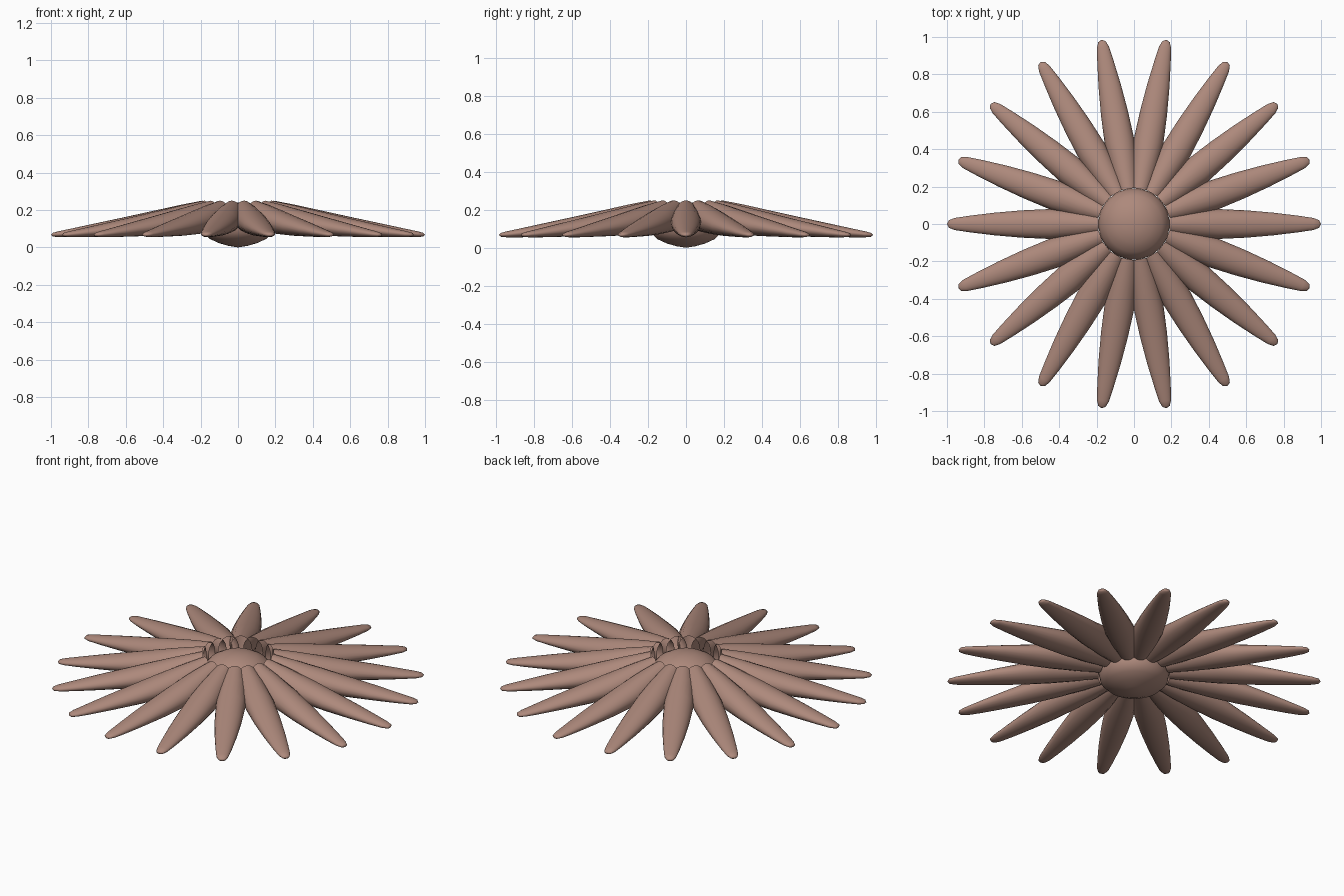
import bpy, bmesh
from math import sin, cos, tau, radians

PETALS = 18
SIDES = 20

cube = bpy.data.objects.get("Cube")
if cube:
    bpy.data.objects.remove(cube, do_unlink=True)

mat = bpy.data.materials.new("clay_pink")
mat.use_nodes = True
colour = (0.42, 0.25, 0.20, 1)
mat.diffuse_color = colour
mat.node_tree.nodes["Principled BSDF"].inputs["Base Color"].default_value = colour


def finish(bm, name):
    """Turn a bmesh into a smooth, coloured object."""
    bmesh.ops.recalc_face_normals(bm, faces=bm.faces)
    mesh = bpy.data.meshes.new(name)
    bm.to_mesh(mesh)
    bm.free()
    mesh.materials.append(mat)
    mesh.shade_smooth()
    obj = bpy.data.objects.new(name, mesh)
    bpy.context.collection.objects.link(obj)
    return obj


def bridge(bm, a, b):
    for i in range(len(a)):
        j = (i + 1) % len(a)
        bm.faces.new((a[i], a[j], b[j], b[i]))


def fan(bm, ring, point):
    tip = bm.verts.new(point)
    for i in range(len(ring)):
        bm.faces.new((ring[i], ring[(i + 1) % len(ring)], tip))


# Petal: oval sections as (distance, half width, top, bottom), open at the hub
sections = [
    (0.19, 0.058, 0.250, 0.090),
    (0.30, 0.073, 0.229, 0.080),
    (0.45, 0.080, 0.196, 0.070),
    (0.60, 0.073, 0.163, 0.062),
    (0.75, 0.060, 0.131, 0.058),
    (0.88, 0.044, 0.103, 0.055),
    (0.96, 0.032, 0.086, 0.055),
    (0.99, 0.020, 0.078, 0.058),
]
bm = bmesh.new()
rings = []
for r, w, top, low in sections:
    mid, h = (top + low) / 2, (top - low) / 2
    rings.append([bm.verts.new((r, w * cos(tau * i / SIDES), mid + h * sin(tau * i / SIDES)))
                  for i in range(SIDES)])
for a, b in zip(rings, rings[1:]):
    bridge(bm, a, b)
fan(bm, rings[-1], (1, 0, 0.067))
first = finish(bm, "petal_1")

# Remaining petals share the same mesh around the hub
for k in range(1, PETALS):
    petal = bpy.data.objects.new(f"petal_{k + 1}", first.data)
    petal.rotation_euler.z = radians(360 / PETALS * k)
    bpy.context.collection.objects.link(petal)

# Hub: a lens with a slightly pointed underside and a domed top
profile = [(0.05, 0.008), (0.10, 0.022), (0.15, 0.045), (0.18, 0.075), (0.19, 0.12),
           (0.18, 0.158), (0.15, 0.194), (0.10, 0.222), (0.05, 0.236)]
bm = bmesh.new()
steps = 48
rings = [[bm.verts.new((r * cos(tau * i / steps), r * sin(tau * i / steps), z))
          for i in range(steps)] for r, z in profile]
for a, b in zip(rings, rings[1:]):
    bridge(bm, a, b)
fan(bm, rings[0], (0, 0, 0))
fan(bm, rings[-1], (0, 0, 0.24))
finish(bm, "hub")
